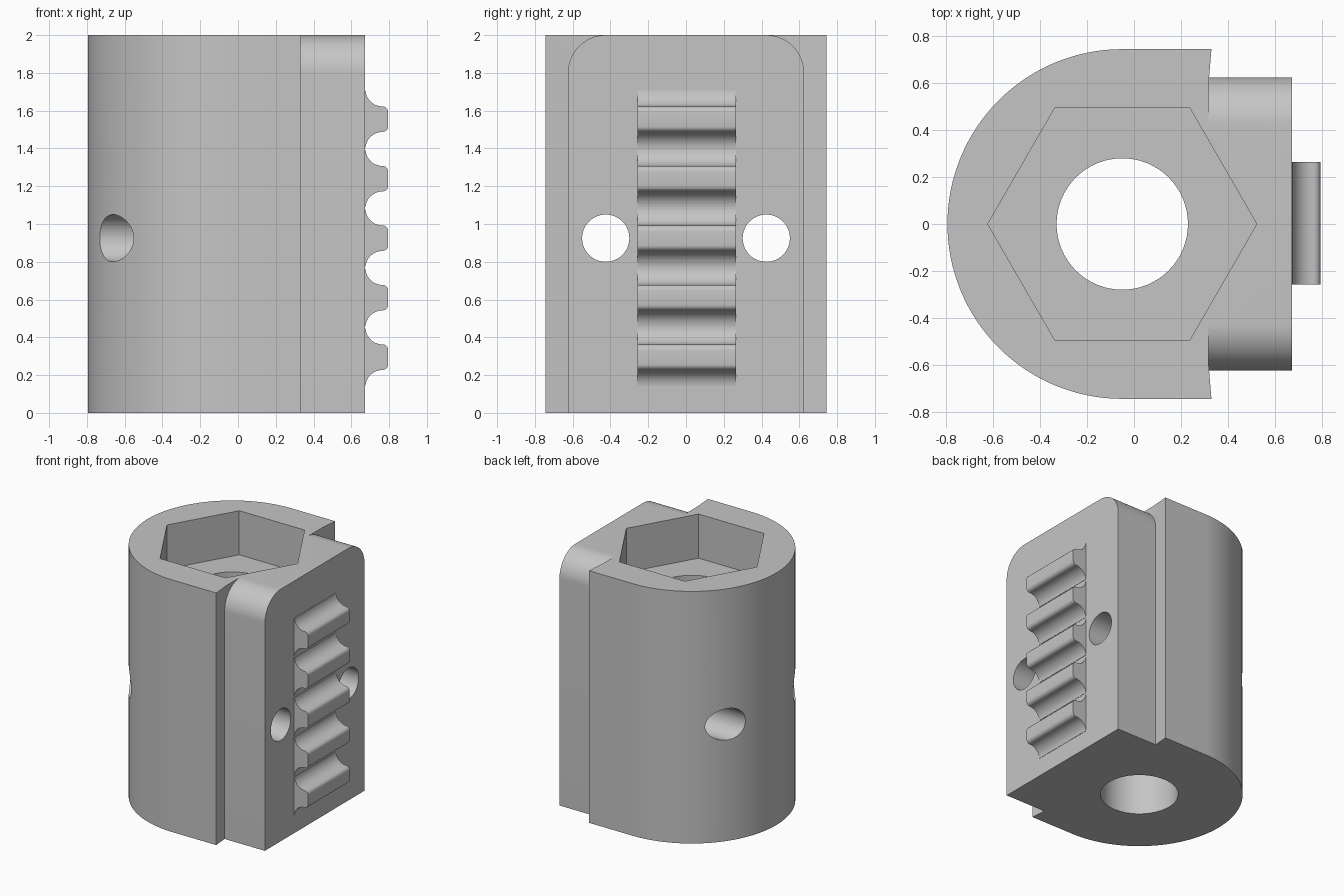
import bpy, bmesh
from math import sin, cos, pi, radians
from mathutils import Vector

if "Cube" in bpy.data.objects:
    bpy.data.objects.remove(bpy.data.objects["Cube"])

CX = -0.05          # axis of the round body
H = 2.0

grey = bpy.data.materials.new("plain grey")
grey.diffuse_color = (0.56, 0.56, 0.56, 1)
grey.use_nodes = True
grey.node_tree.nodes["Principled BSDF"].inputs["Base Color"].default_value = grey.diffuse_color


def arc(cx, cy, r, a0, a1, n):
    """Points on an arc, angles in degrees."""
    return [(cx + r * cos(radians(a0 + (a1 - a0) * i / n)),
             cy + r * sin(radians(a0 + (a1 - a0) * i / n))) for i in range(n + 1)]


def prism(name, pts, place, direction):
    """Extrude a flat profile along a direction."""
    bm = bmesh.new()
    face = bm.faces.new([bm.verts.new(place(a, b)) for a, b in pts])
    ext = bmesh.ops.extrude_face_region(bm, geom=[face])
    moved = [v for v in ext["geom"] if isinstance(v, bmesh.types.BMVert)]
    bmesh.ops.translate(bm, verts=moved, vec=Vector(direction))
    bmesh.ops.recalc_face_normals(bm, faces=bm.faces)
    mesh = bpy.data.meshes.new(name)
    bm.to_mesh(mesh)
    bm.free()
    mesh.materials.append(grey)
    ob = bpy.data.objects.new(name, mesh)
    bpy.context.collection.objects.link(ob)
    return ob


def combine(target, tool, operation):
    """Apply a boolean and drop the tool."""
    mod = target.modifiers.new("bool", "BOOLEAN")
    mod.operation, mod.solver, mod.object = operation, "EXACT", tool
    bpy.context.view_layer.objects.active = target
    bpy.ops.object.modifier_apply(modifier=mod.name)
    bpy.data.objects.remove(tool)


# Round-backed body with a slightly hollow flat end
outline = arc(CX, 0, 0.745, 90, 270, 64) + [(0.33, -0.745), (0.318, -0.6), (0.318, 0.6), (0.33, 0.745)]
body = prism("rack_body", outline, lambda a, b: (a, b, 0), (0, 0, H))

# Face plate with rounded top corners
plate_pts = [(-0.625, 0), (0.625, 0)] + arc(0.425, H - 0.2, 0.2, 0, 90, 16) \
    + arc(-0.425, H - 0.2, 0.2, 90, 180, 16)
plate = prism("face_plate", plate_pts, lambda a, b: (0.2, a, b), (0.473, 0, 0))
combine(body, plate, "UNION")

# Rack teeth: scooped roots and softly rounded tips
PITCH, ROOT, TIP = 0.315, 0.09, 0.03
for i in range(5):
    z = 0.295 + i * PITCH
    half = PITCH / 2 - ROOT
    lower = arc(0.765, z - PITCH / 2, ROOT, 176, 90, 12) \
        + arc(0.765, z - half + TIP, TIP, -90, 0, 5)
    upper = [(x, 2 * z - zz) for x, zz in reversed(lower)]
    pts = [(0.6, lower[0][1])] + lower + upper + [(0.6, upper[-1][1])]
    tooth = prism("tooth", pts, lambda a, b: (a, -0.257, b), (0, 0.522, 0))
    combine(body, tooth, "UNION")

# Hexagonal socket in the top
hexagon = arc(CX, 0, 0.573, 0, 300, 5)
combine(body, prism("hex_cutter", hexagon, lambda a, b: (a, b, H - 0.35), (0, 0, 1)), "DIFFERENCE")

# Vertical bore
bore = arc(CX, 0, 0.28, 0, 354.375, 63)
combine(body, prism("bore_cutter", bore, lambda a, b: (a, b, -0.5), (0, 0, 3)), "DIFFERENCE")

# Two screw holes running front to back through the plate
for s in (-1, 1):
    hole = arc(s * 0.425, 0.925, 0.125, 0, 352.5, 47)
    combine(body, prism("hole_cutter", hole, lambda a, b: (-1.5, a, b), (3, 0, 0)), "DIFFERENCE")

# Smooth curves, sharp edges
body.select_set(True)
bpy.context.view_layer.objects.active = body
bpy.ops.object.shade_smooth_by_angle(angle=radians(30))
